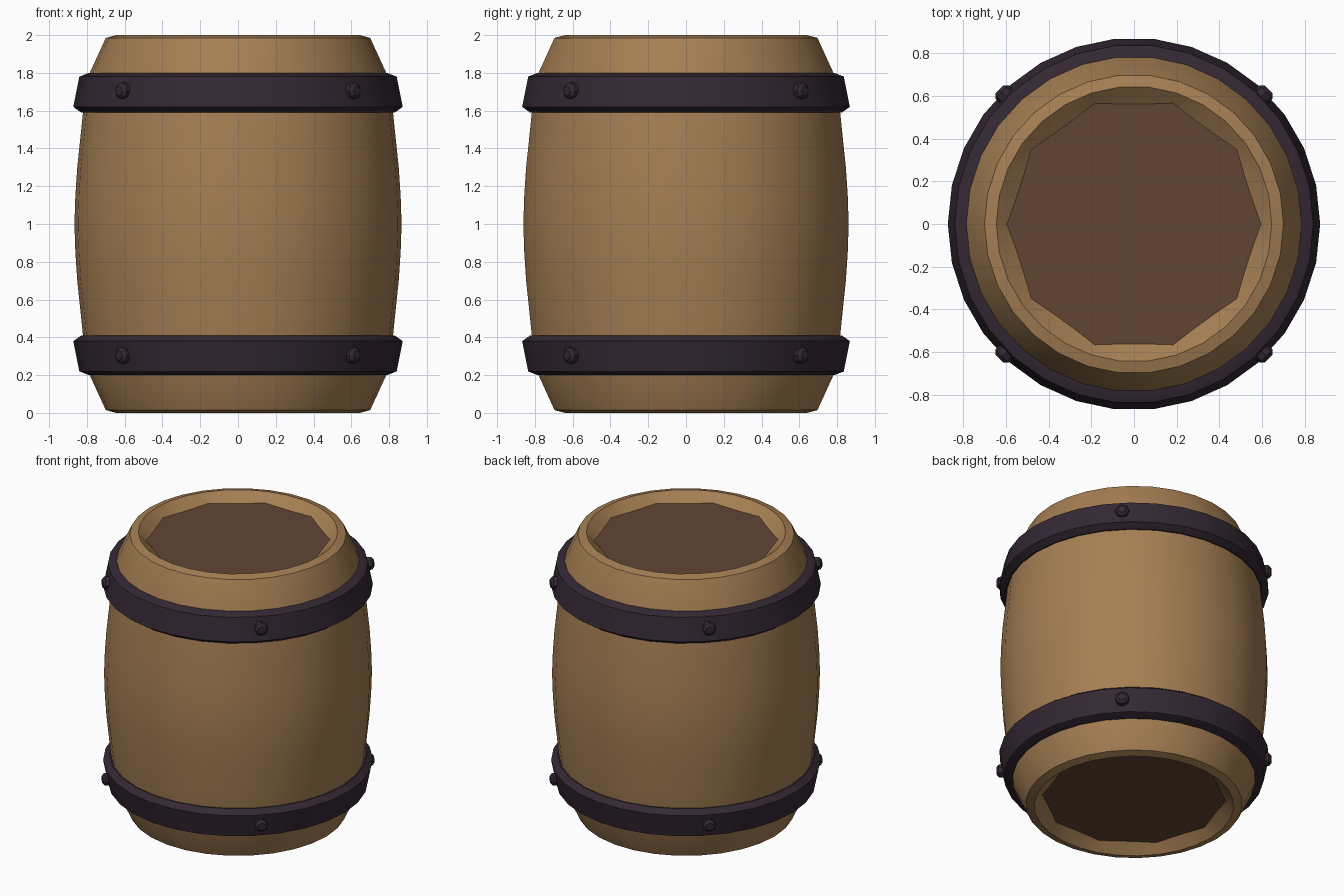
import bpy, bmesh, math
from mathutils import Matrix, Vector

if "Cube" in bpy.data.objects:
    bpy.data.objects.remove(bpy.data.objects["Cube"])

SIDES = 30


def material(name, rgb):
    m = bpy.data.materials.new(name)
    m.diffuse_color = (*rgb, 1)
    m.use_nodes = True
    m.node_tree.nodes["Principled BSDF"].inputs["Base Color"].default_value = m.diffuse_color
    return m


wood = material("light_wood", (0.376, 0.211, 0.087))
dark_wood = material("dark_wood", (0.120, 0.060, 0.034))
iron = material("dark_iron", (0.034, 0.021, 0.034))


def ring(bm, r, z, wave=0.0):
    """Ring of vertices; wave gives a scalloped edge with ten lobes."""
    out = []
    for j in range(SIDES):
        a = math.tau * j / SIDES
        rr = r + wave * math.cos(10 * a)
        out.append(bm.verts.new((rr * math.cos(a), rr * math.sin(a), z)))
    return out


def finish(bm, name, mat, angle=30):
    me = bpy.data.meshes.new(name)
    bm.to_mesh(me)
    bm.free()
    ob = bpy.data.objects.new(name, me)
    bpy.context.collection.objects.link(ob)
    me.materials.append(mat)
    bpy.ops.object.select_all(action='DESELECT')
    bpy.context.view_layer.objects.active = ob
    ob.select_set(True)
    bpy.ops.object.shade_smooth_by_angle(angle=math.radians(angle))
    return ob


def lathe(name, profile, mat, closed=False):
    bm = bmesh.new()
    rings = [ring(bm, *p) for p in profile]
    pairs = list(zip(rings, rings[1:]))
    if closed:
        pairs.append((rings[-1], rings[0]))
    for a, b in pairs:
        for j in range(SIDES):
            k = (j + 1) % SIDES
            bm.faces.new((a[j], a[k], b[k], b[j]))
    return finish(bm, name, mat)


def mirrored(half):
    """Reflect a profile about mid height z = 1, reversing its order."""
    return [(p[0], 2 - p[1], *p[2:]) for p in reversed(half)]


# Barrel wall: from the scalloped bottom recess, up the bulge, into the top recess
lower = [(0.575, 0.06, 0.02), (0.605, 0.035, 0.01), (0.645, 0.0), (0.70, 0.015),
         (0.785, 0.20), (0.815, 0.35), (0.83, 0.50), (0.851, 0.70), (0.861, 0.85)]
lathe("barrel_wall", lower + [(0.866, 1.0)] + mirrored(lower), wood)

# Recessed heads closing both ends
for name, z in (("bottom_head", 0.06), ("top_head", 1.94)):
    bm = bmesh.new()
    loop = ring(bm, 0.575, z, 0.02)
    bm.faces.new(loop if z > 1 else loop[::-1])
    finish(bm, name, dark_wood)

# Iron hoops, widest towards the middle of the barrel
hoop = [(0.76, 0.20), (0.79, 0.20), (0.84, 0.22), (0.872, 0.38), (0.83, 0.41), (0.76, 0.41)]
lathe("lower_hoop", hoop, iron, True)
lathe("upper_hoop", mirrored(hoop), iron, True)

# Domed bolts at the four diagonals of each hoop
for level, z in (("lower", 0.305), ("upper", 1.705)):
    for i in range(4):
        a = math.tau * (i + 0.5) / 4
        d = Vector((math.cos(a), math.sin(a), 0))
        bm = bmesh.new()
        for r1, r2, depth, pos in ((0.048, 0.044, 0.06, 0.845), (0.044, 0.026, 0.016, 0.883)):
            m = (Matrix.Translation(d * pos + Vector((0, 0, z)))
                 @ d.to_track_quat('Z', 'Y').to_matrix().to_4x4())
            bmesh.ops.create_cone(bm, cap_ends=True, segments=8, radius1=r1,
                                  radius2=r2, depth=depth, matrix=m)
        finish(bm, f"{level}_bolt_{i + 1}", iron)
